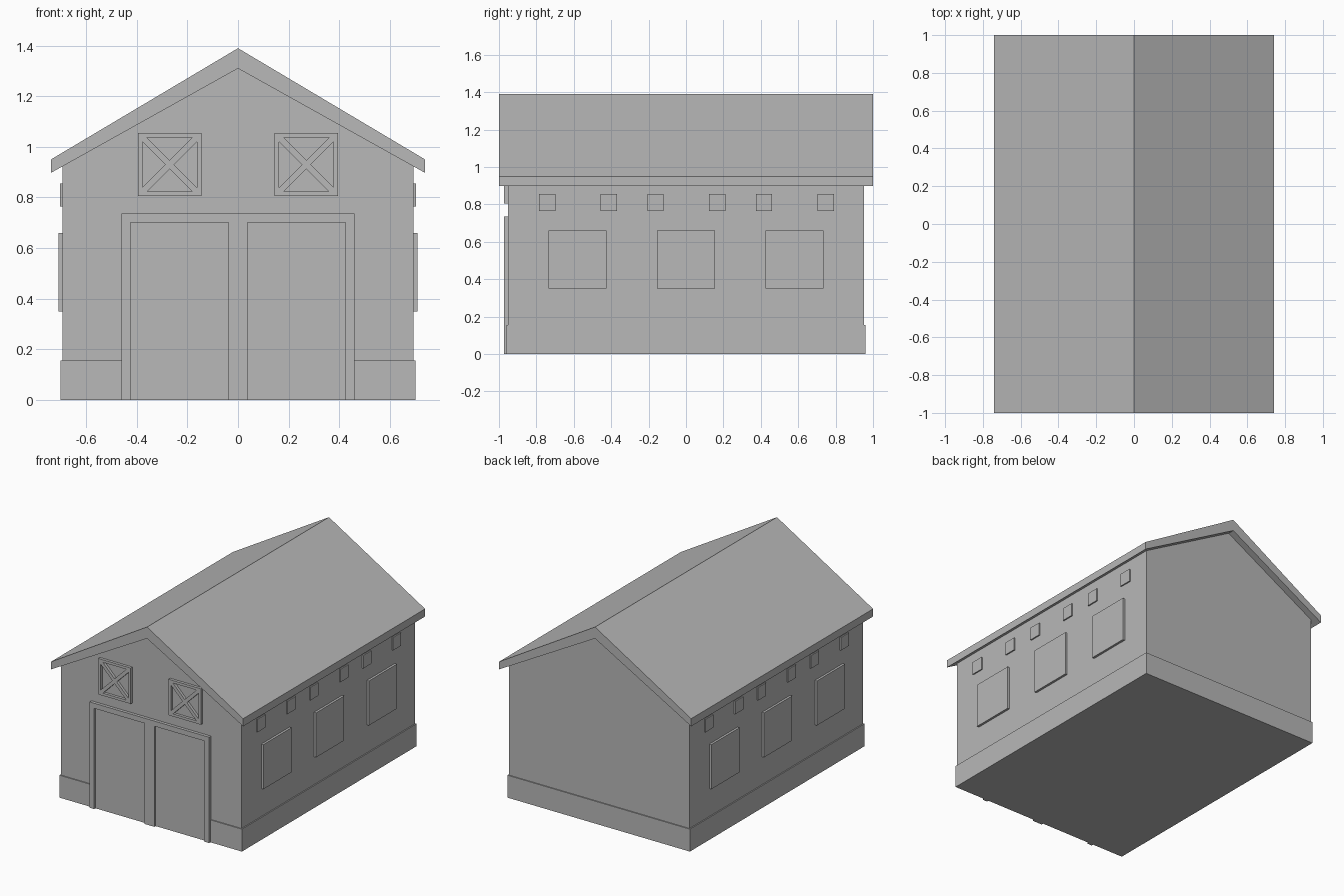
import bpy
import bmesh
from math import pi
from mathutils import Matrix, Vector

cube = bpy.data.objects.get("Cube")
if cube:
    bpy.data.objects.remove(cube)

GREY = (0.48, 0.48, 0.48, 1)
paint = bpy.data.materials.new("plain grey")
paint.use_nodes = True
paint.diffuse_color = GREY
paint.node_tree.nodes["Principled BSDF"].inputs["Base Color"].default_value = GREY

WALL_X, WALL_Y = 0.694, 0.953
BASE_X, BASE_Y, BASE_H = 0.702, 0.96, 0.156


def finish(name, bm):
    bmesh.ops.recalc_face_normals(bm, faces=bm.faces)
    mesh = bpy.data.meshes.new(name)
    bm.to_mesh(mesh)
    bm.free()
    mesh.materials.append(paint)
    obj = bpy.data.objects.new(name, mesh)
    bpy.context.collection.objects.link(obj)
    return obj


def thicken(bm, depth):
    """Extrude all flat faces along +y into a solid."""
    out = bmesh.ops.extrude_face_region(bm, geom=bm.faces[:], use_keep_orig=True)
    moved = [g for g in out["geom"] if isinstance(g, bmesh.types.BMVert)]
    bmesh.ops.translate(bm, verts=moved, vec=(0, depth, 0))


def prism(name, outline, y0, y1):
    """Solid from an x-z outline running from y0 to y1."""
    bm = bmesh.new()
    bm.faces.new([bm.verts.new((x, y0, z)) for x, z in outline])
    thicken(bm, y1 - y0)
    return finish(name, bm)


def box(name, lo, hi):
    (x0, y0, z0), (x1, y1, z1) = lo, hi
    return prism(name, [(x0, z0), (x1, z0), (x1, z1), (x0, z1)], y0, y1)


def mirrored(right_half):
    return right_half + [(-x, z) for x, z in reversed(right_half) if x > 0]


# Gabled walls and the overhanging roof
prism("walls", mirrored([(0, 1.32), (WALL_X, 0.93), (WALL_X, 0)]), -WALL_Y, WALL_Y)
prism("roof", [(0, 1.39), (0.74, 0.95), (0.74, 0.897),
               (0, 1.31), (-0.74, 0.897), (-0.74, 0.95)], -1, 1)

# Plinth, with the front run interrupted by the doorway
box("plinth", (-BASE_X, -WALL_Y, 0), (BASE_X, BASE_Y, BASE_H))
for side, s in (("left", 1), ("right", -1)):
    a, b = sorted((s * 0.45, s * BASE_X))
    box(side + "_front_plinth", (a, -BASE_Y, 0), (b, -WALL_Y + 0.01, BASE_H))

# Double doors and their frame with a middle post
for side, s in (("left", 1), ("right", -1)):
    a, b = sorted((s * 0.03, s * 0.43))
    box(side + "_door", (a, -BASE_Y, 0), (b, -WALL_Y + 0.01, 0.71))
prism("door_frame", mirrored([(0.038, 0), (0.038, 0.7), (0.425, 0.7),
                              (0.425, 0), (0.46, 0), (0.46, 0.736)]),
      -0.974, -WALL_Y + 0.005)


# Loft hatches: square frame with crossed braces
def hatch(name, cx, cz, half=0.125, rim=0.018, bar=0.017):
    bm = bmesh.new()
    inner = half - rim
    a, b = (-half, half), (half, half)
    t1, t2 = (bar - inner, inner), (inner - bar, inner)
    apex, mid = (0, bar), (0, 0)
    for quarter in range(4):
        turn = Matrix.Rotation(quarter * pi / 2, 4, "Y")
        for quad in ((a, b, t2, t1), (a, t1, apex, mid), (b, mid, apex, t2)):
            bm.faces.new([bm.verts.new(turn @ Vector((x, 0, z))) for x, z in quad])
    bmesh.ops.remove_doubles(bm, verts=bm.verts, dist=1e-5)
    thicken(bm, 0.022)
    obj = finish(name, bm)
    obj.location = (cx, -0.972, cz)


hatch("left_hatch", 0.27, 0.93)
hatch("right_hatch", -0.27, 0.93)

# Side windows with a pair of small vents above each
for side, s in (("left", 1), ("right", -1)):
    for i, y in enumerate((-0.58, 0, 0.58)):
        a, b = sorted((s * 0.69, s * 0.71))
        box(f"{side}_window_{i + 1}", (a, y - 0.154, 0.35), (b, y + 0.154, 0.66))
        a, b = sorted((s * 0.69, s * 0.703))
        for j, dy in enumerate((-0.163, 0.166)):
            box(f"{side}_vent_{i + 1}_{j + 1}", (a, y + dy - 0.044, 0.765),
                (b, y + dy + 0.044, 0.855))
